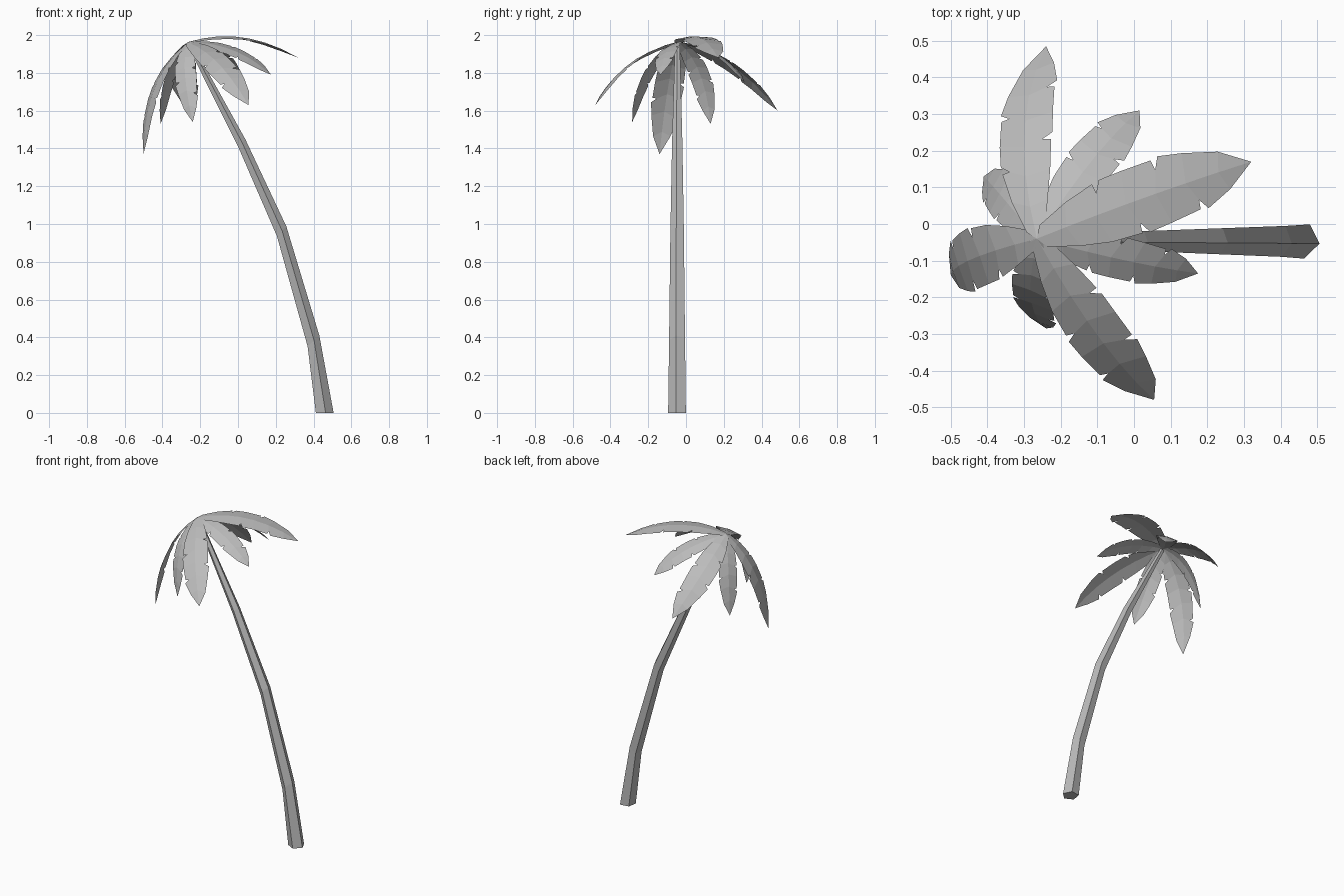
import bpy
import math
from mathutils import Vector

cube = bpy.data.objects.get("Cube")
if cube:
    bpy.data.objects.remove(cube)

# One plain grey for the whole tree
grey = bpy.data.materials.new("plain_grey")
grey.use_nodes = True
grey.diffuse_color = (0.5, 0.5, 0.5, 1)
grey.node_tree.nodes["Principled BSDF"].inputs["Base Color"].default_value = (0.5, 0.5, 0.5, 1)


def add_mesh(name, verts, faces):
    mesh = bpy.data.meshes.new(name)
    mesh.from_pydata(verts, [], faces)
    mesh.materials.append(grey)
    obj = bpy.data.objects.new(name, mesh)
    bpy.context.collection.objects.link(obj)
    return obj


# Trunk: five-sided rings (x, z, radius, tilt) along a leaning path
RINGS = [(0.457, 0, 0.05, 0), (0.398, 0.38, 0.045, 0.75), (0.23, 0.96, 0.038, 0.8),
         (0.018, 1.43, 0.029, 0.8), (-0.255, 1.95, 0.014, 0.5)]
SIDES = 5
verts, faces = [], []
for x, z, r, tilt in RINGS:
    for i in range(SIDES):
        a = math.radians(-10) + math.tau * i / SIDES
        u = r * math.cos(a)
        verts.append((x + u * math.cos(tilt), -0.045 + r * math.sin(a), z + u * math.sin(tilt)))
for k in range(len(RINGS) - 1):
    for i in range(SIDES):
        j = (i + 1) % SIDES
        faces.append((k * SIDES + i, k * SIDES + j, (k + 1) * SIDES + j, (k + 1) * SIDES + i))
faces.append(tuple(reversed(range(SIDES))))
faces.append(tuple(range((len(RINGS) - 1) * SIDES, len(RINGS) * SIDES)))
add_mesh("trunk", verts, faces)

# Fronds: a shallow folded blade along a drooping curve, banked to one side,
# with torn notches in its edges
CROWN = Vector((-0.265, -0.04, 1.962))
STATIONS = [0, 0.14, 0.28, 0.42, 0.56, 0.7, 0.85, 1]
WIDTHS = [0.35, 0.7, 0.93, 1, 1, 0.9, 0.6, 0]
NOTCHES = {1: (2, 4), -1: (3, 5)}


def frond(name, bend, tip, half_width, roll, flip=1):
    bend, tip = Vector(bend), Vector(tip)
    chord = tip - CROWN
    level = Vector((-chord.y, chord.x, 0)).normalized()
    bank = math.radians(roll)

    def rib(t):
        return CROWN * (1 - t) ** 2 + bend * 2 * t * (1 - t) + tip * t * t

    def edge(t, w, s):
        tangent = (rib(t + 0.01) - rib(t - 0.01)).normalized()
        up = tangent.cross(level).normalized()
        side = level * math.cos(bank) + up * math.sin(bank)
        normal = up * math.cos(bank) - level * math.sin(bank)
        return rib(t) + half_width * w * (side * s - normal * 0.12)

    verts = [rib(t) for t in STATIONS]
    faces = []
    for s in (1, -1):
        notches = NOTCHES[s * flip]
        before, after, inner = {}, {}, {}
        for k, (t, w) in enumerate(zip(STATIONS[:-1], WIDTHS)):
            before[k] = after[k] = len(verts)
            verts.append(edge(t + 0.03, w, s))
            if k in notches:
                inner[k] = len(verts)
                verts.append(edge(t + 0.035, w * 0.68, s))
                after[k] = len(verts)
                verts.append(edge(t + 0.065, w * 1.05, s))
        for k in range(len(STATIONS) - 1):
            loop = [k] + ([inner[k]] if k in inner else []) + [after[k]]
            if k + 1 in before:
                loop.append(before[k + 1])
                if k + 1 in inner:
                    loop.append(inner[k + 1])
            loop.append(k + 1)
            faces.append(loop[::-1] if s > 0 else loop)
    add_mesh(name, verts, faces)


frond("frond_left", (0.02, 0.075, 2.055), (0.32, 0.17, 1.88), 0.09, 3)
frond("frond_back_left", (-0.11, 0.205, 1.94), (0.015, 0.31, 1.75), 0.065, -15, -1)
frond("frond_back", (-0.345, 0.28, 1.88), (-0.24, 0.485, 1.6), 0.075, -22)
frond("frond_back_right", (-0.38, 0.10, 1.85), (-0.41, 0.13, 1.53), 0.06, -22, -1)
frond("frond_right", (-0.5, -0.10, 1.78), (-0.5, -0.14, 1.37), 0.08, 6)
frond("frond_front_right", (-0.31, -0.24, 1.85), (-0.24, -0.285, 1.54), 0.06, 30, -1)
frond("frond_front", (-0.1, -0.34, 1.9), (0.055, -0.48, 1.63), 0.078, 20)
frond("frond_front_left", (-0.01, -0.11, 1.965), (0.175, -0.135, 1.79), 0.06, 20, -1)
